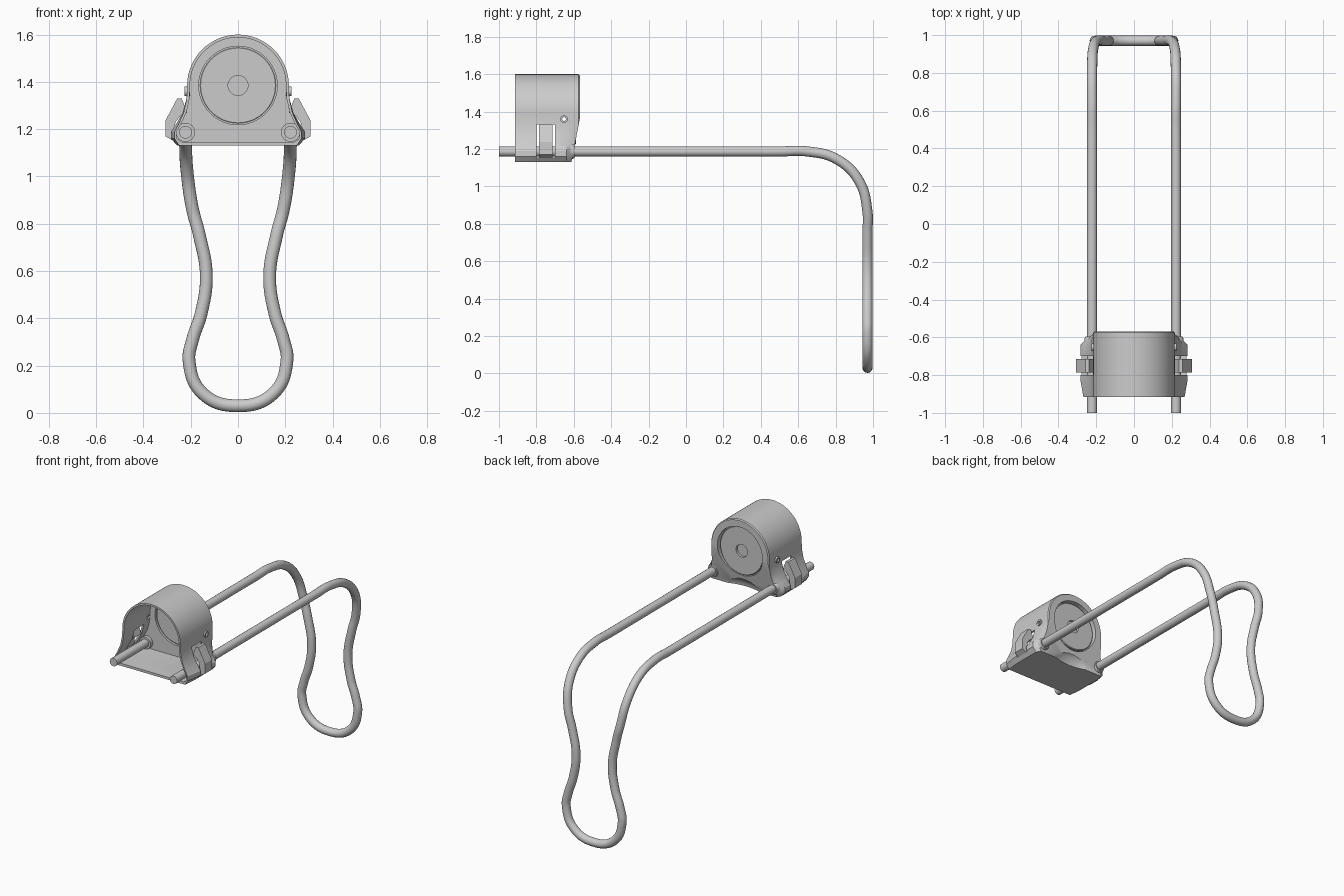
import bpy, bmesh, math
from mathutils import Matrix

if "Cube" in bpy.data.objects:
    bpy.data.objects.remove(bpy.data.objects["Cube"])

CZ = 1.385      # barrel axis height
RX = 0.222      # rod half spacing
RZ = 1.187      # rod height


def finish(ob, angle=35):
    bpy.ops.object.select_all(action='DESELECT')
    ob.select_set(True)
    bpy.context.view_layer.objects.active = ob
    bpy.ops.object.shade_smooth_by_angle(angle=math.radians(angle))


def from_bm(name, bm):
    bmesh.ops.recalc_face_normals(bm, faces=bm.faces)
    me = bpy.data.meshes.new(name)
    bm.to_mesh(me)
    bm.free()
    ob = bpy.data.objects.new(name, me)
    bpy.context.collection.objects.link(ob)
    return ob


def loft(name, rings):
    bm = bmesh.new()
    vs = [[bm.verts.new(p) for p in r] for r in rings]
    n = len(vs[0])
    for a, b in zip(vs, vs[1:]):
        for i in range(n):
            bm.faces.new((a[i], a[(i + 1) % n], b[(i + 1) % n], b[i]))
    bm.faces.new(vs[0])
    bm.faces.new(vs[-1])
    return from_bm(name, bm)


def turned(name, profile, origin, axis='Y', seg=64, closed=False):
    """Lathe (radius, distance) points around an axis."""
    bm = bmesh.new()
    vs = [bm.verts.new((r, 0, d)) for r, d in profile]
    es = [bm.edges.new(p) for p in zip(vs, vs[1:] + vs[:1])]
    bmesh.ops.spin(bm, geom=vs + es, cent=(0, 0, 0), axis=(0, 0, 1),
                   angle=2 * math.pi, steps=seg)
    bmesh.ops.remove_doubles(bm, verts=bm.verts, dist=1e-5)
    rot = Matrix.Rotation(-math.pi / 2, 4, 'X') if axis == 'Y' else Matrix.Rotation(math.pi / 2, 4, 'Y')
    bm.transform(Matrix.Translation(origin) @ rot)
    return from_bm(name, bm)


def disc_profile(r, a, b):
    return [(0, a), (r, a), (r, b), (0, b)]


def cut(ob, cutter):
    m = ob.modifiers.new('cut', 'BOOLEAN')
    m.operation = 'DIFFERENCE'
    m.solver = 'EXACT'
    m.object = cutter
    bpy.context.view_layer.objects.active = ob
    bpy.ops.object.modifier_apply(modifier=m.name)
    bpy.data.objects.remove(cutter)


def section(y, r, w, floor):
    """Arched outline: round top flaring out to a wide foot."""
    flare = [(1.33, .04), (1.27, .28), (1.22, .7), (1.19, 1), (1.16, 1), (floor, .62)]
    half = [(r * math.sin(t), CZ + r * math.cos(t))
            for t in [math.pi / 2 * i / 20 for i in range(21)]]
    half += [(r + f * (w - r), z) for z, f in flare]
    return [(x, y, z) for x, z in half] + [(-x, y, z) for x, z in half[:0:-1]]


# Bent wire loop with two straight arms
half = [(RX, y, RZ) for y in (-1, -.4, .2, .5)]
for deg, x in ((0, RX), (30, RX), (60, .216), (90, .193)):
    t = math.radians(deg)
    half.append((x, .648 + .322 * math.sin(t), .865 + .322 * math.cos(t)))
half += [(x, .97, z) for x, z in ((.163, .75), (.134, .58), (.156, .42),
                                  (.192, .31), (.207, .22), (.15, .083))]
path = half + [(0, .97, .03)] + [(-x, y, z) for x, y, z in reversed(half)]
cu = bpy.data.curves.new('wire_loop', 'CURVE')
cu.dimensions = '3D'
cu.bevel_depth = .027
cu.bevel_resolution = 6
cu.use_fill_caps = True
cu.resolution_u = 10
sp = cu.splines.new('BEZIER')
sp.bezier_points.add(len(path) - 1)
for bp, p in zip(sp.bezier_points, path):
    bp.co = p
    bp.handle_left_type = bp.handle_right_type = 'AUTO'
wire = bpy.data.objects.new('wire_loop', cu)
bpy.context.collection.objects.link(wire)
wire.select_set(True)
bpy.context.view_layer.objects.active = wire
bpy.ops.object.convert(target='MESH')
finish(bpy.context.object)

# Housing shell, open at the front
housing = loft('housing', [section(y, r, w, 1.13) for y, r, w in
                           ((-.915, .215, .268), (-.83, .215, .283), (-.64, .215, .283),
                            (-.59, .215, .235), (-.575, .215, .218), (-.568, .209, .211))])
cut(housing, loft('cavity', [section(y, .203, w, 1.146) for y, w in
                             ((-.95, .256), (-.83, .267), (-.64, .267))]))
# Sloping lower back edge
cut(housing, loft('slope', [[(x, -.568, 1.36), (x, -.618, 1.1), (x, -.4, 1.1), (x, -.4, 1.36)]
                            for x in (-.4, .4)]))
# Round opening for the end disc and scoop beneath it
cut(housing, turned('bore', disc_profile(.166, -.7, -.5), (0, 0, CZ)))
bm = bmesh.new()
bmesh.ops.create_uvsphere(bm, u_segments=32, v_segments=16, radius=1)
bm.transform(Matrix.Translation((0, -.56, 1.12)) @ Matrix.Diagonal((.165, .075, .085, 1)))
cut(housing, from_bm('scoop', bm))

for s in (-1, 1):
    # Side slot with a latch tab in it
    cut(housing, loft('slot', [[(s * .2, y, 1.155), (s * .4, y, 1.155), (s * .4, y, 1.33),
                                (s * .2, y, 1.33)] for y in (-.8, -.7)]))
    # Front lower corner chamfer
    cut(housing, loft('corner', [[(s * .262, -.93, z), (s * .3, -.93, z), (s * .3, -.84, z)]
                                 for z in (1.1, 1.215)]))
    # Screw hole
    cut(housing, turned('hole', disc_profile(.012, -.05, .05), (s * .21, -.652, 1.36), 'X', 20))

finish(housing, 30)

for side, s in (('left', -1), ('right', 1)):
    tab = [(.215, 1.27), (.238, 1.33), (.257, 1.33), (.307, 1.237),
           (.307, 1.17), (.255, 1.14), (.25, 1.16), (.268, 1.19), (.265, 1.23), (.24, 1.26)]
    finish(loft(side + '_latch', [[(s * x, y, z) for x, z in tab] for y in (-.786, -.714)]), 20)
    # Screw collar
    finish(turned(side + '_screw', [(.01, -.012), (.02, -.012), (.02, .012), (.01, .012)],
                  (s * .214, -.652, 1.36), 'X', 24))
    # Collar where the rod leaves the housing
    finish(turned(side + '_rod_collar', [(.026, -.665), (.04, -.665), (.04, -.605), (.034, -.595),
                                         (.026, -.595)], (s * RX, 0, RZ), 'Y', 32))

# End disc with a centre hole, and thin seat ring behind it
finish(turned('end_disc', [(.042, -.632), (.158, -.632), (.16, -.63), (.16, -.592),
                           (.156, -.588), (.042, -.588)], (0, 0, CZ)))
finish(turned('disc_seat', [(.155, -.625), (.168, -.625), (.168, -.605), (.155, -.605)], (0, 0, CZ)))
finish(turned('centre_plug', disc_profile(.043, -.622, -.604), (0, 0, CZ), 'Y', 32))
